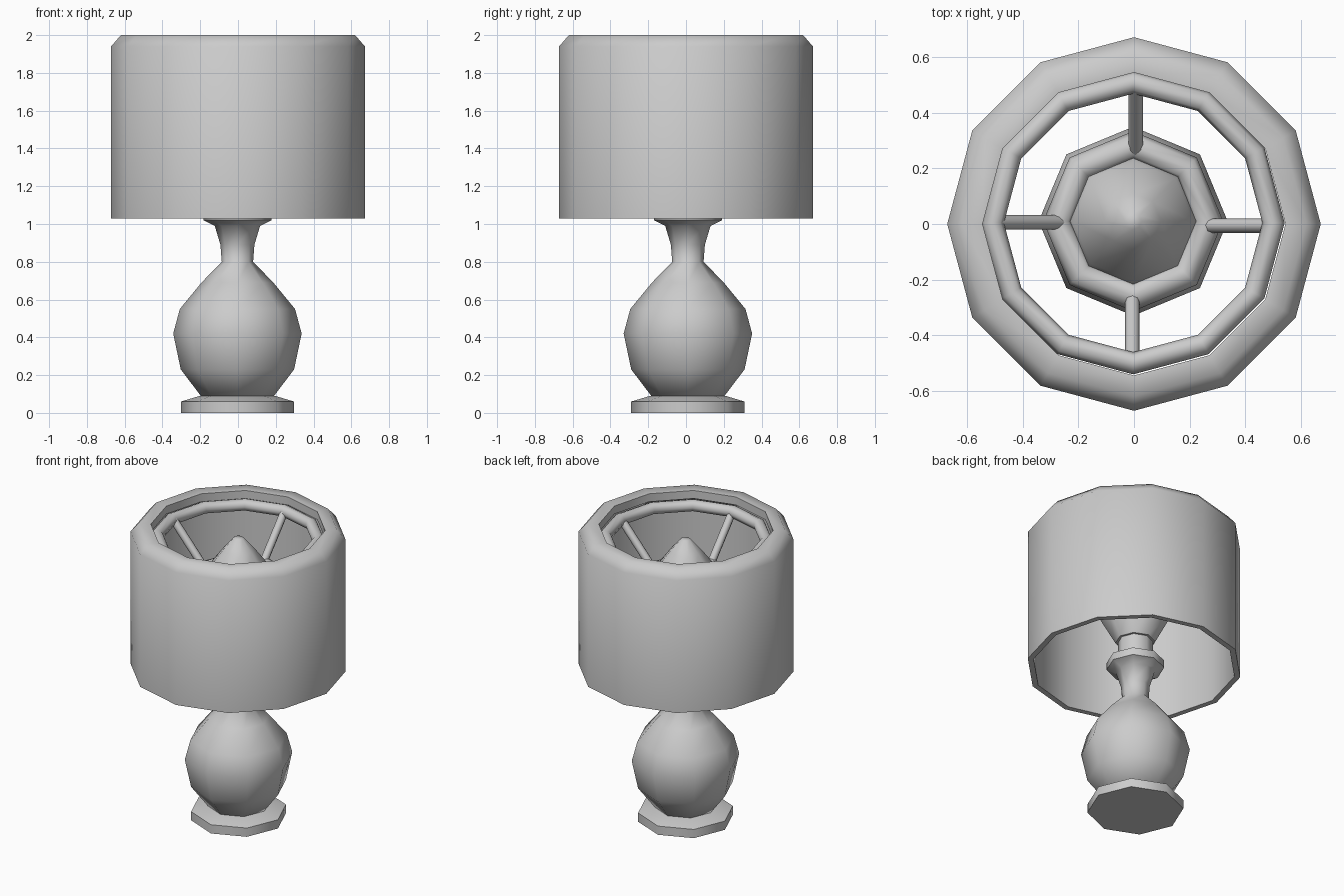
import bpy, bmesh
from math import cos, sin, pi, radians
from mathutils import Vector

if "Cube" in bpy.data.objects:
    bpy.data.objects.remove(bpy.data.objects["Cube"])


def finish(name, bm, loc=(0, 0, 0)):
    bmesh.ops.recalc_face_normals(bm, faces=bm.faces[:])
    me = bpy.data.meshes.new(name)
    bm.to_mesh(me)
    bm.free()
    ob = bpy.data.objects.new(name, me)
    bpy.context.collection.objects.link(ob)
    ob.location = loc
    bpy.ops.object.select_all(action='DESELECT')
    ob.select_set(True)
    bpy.context.view_layer.objects.active = ob
    bpy.ops.object.shade_smooth_by_angle(angle=radians(58))
    return ob


def lathe(name, profile, sides, closed=False, loc=(0, 0, 0)):
    """Spin an (r, z) profile around z."""
    bm = bmesh.new()
    rings = [[bm.verts.new((r * cos(2 * pi * i / sides),
                            r * sin(2 * pi * i / sides), z))
              for i in range(sides)] for r, z in profile]
    pairs = list(zip(rings, rings[1:]))
    if closed:
        pairs.append((rings[-1], rings[0]))
    for a, b in pairs:
        for i in range(sides):
            j = (i + 1) % sides
            bm.faces.new((a[i], a[j], b[j], b[i]))
    if not closed:
        bm.faces.new(rings[0])
        bm.faces.new(rings[-1])
    return finish(name, bm, loc)


def wire_ring(name, radius, z, tube, sides, loc):
    circle = [(radius + tube * cos(2 * pi * k / 8), z + tube * sin(2 * pi * k / 8))
              for k in range(8)]
    return lathe(name, circle, sides, closed=True, loc=loc)


def rod(name, p, q, radius, sides=8):
    p, q = Vector(p), Vector(q)
    bm = bmesh.new()
    bmesh.ops.create_cone(bm, cap_ends=True, segments=sides, radius1=radius,
                          radius2=radius, depth=(q - p).length)
    ob = finish(name, bm, (p + q) / 2)
    ob.rotation_mode = 'QUATERNION'
    ob.rotation_quaternion = (q - p).to_track_quat('Z', 'Y')
    return ob


off = (-0.003, 0.01, 0)

# Foot plate
lathe("foot", [(.30, 0), (.30, .06), (.20, .09)], 8, loc=off)

# Vase-shaped body with flared collar and socket
lathe("body", [(.19, .085), (.30, .23), (.34, .42), (.305, .55), (.19, .69),
               (.083, .80), (.09, .89), (.12, .99), (.18, 1.02),
               (.18, 1.07), (.11, 1.09), (.11, 1.24)], 8, loc=off)

# Bulb: widens from the socket, then tapers to a tip
lathe("bulb", [(.125, 1.21), (.235, 1.41), (.25, 1.56), (.215, 1.69),
               (.10, 1.84), (.03, 1.92)], 8, loc=off)

# Shade with thin wall and inward top lip
lathe("shade", [(.635, 1.03), (.672, 1.03), (.672, 1.94), (.62, 2.0),
                (.545, 1.995), (.545, 1.94), (.635, 1.89)], 12, closed=True)

# Wire frame: outer ring, inner ring around the bulb, four sloping spokes
wire_ring("shade_ring", .505, 1.915, .04, 12, (-.003, .004, 0))
wire_ring("bulb_ring", .272, 1.63, .052, 8, off)
for k in range(4):
    c, s = cos(k * pi / 2), sin(k * pi / 2)
    tx, ty = .006 * s, -.006 * c  # slight clockwise offset
    rod(f"spoke_{k + 1}", (.50 * c + tx, .50 * s + ty, 1.92),
        (.265 * c + tx, .265 * s + ty, 1.65), .026)
